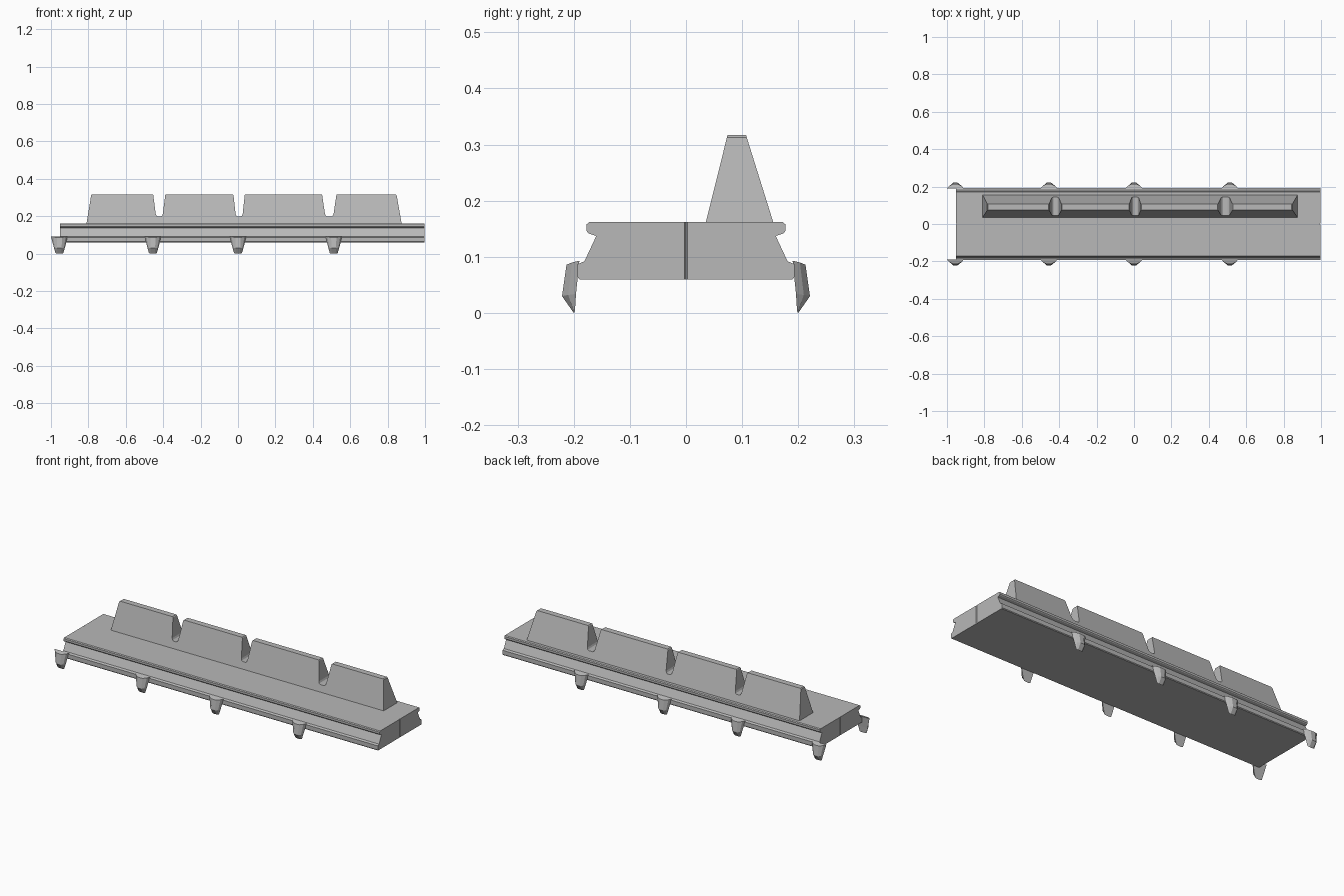
import bpy, bmesh

if "Cube" in bpy.data.objects:
    bpy.data.objects.remove(bpy.data.objects["Cube"])

# Single grey for the whole barrier
grey = bpy.data.materials.new("mid grey")
grey.diffuse_color = (0.48, 0.48, 0.48, 1)
grey.use_nodes = True
grey.node_tree.nodes["Principled BSDF"].inputs["Base Color"].default_value = grey.diffuse_color


def finish(name, bm):
    bmesh.ops.recalc_face_normals(bm, faces=bm.faces)
    me = bpy.data.meshes.new(name)
    bm.to_mesh(me)
    bm.free()
    me.materials.append(grey)
    ob = bpy.data.objects.new(name, me)
    bpy.context.collection.objects.link(ob)
    return ob


def loft(name, rings):
    """Skin equal-length closed rings and cap both ends."""
    bm = bmesh.new()
    vs = [[bm.verts.new(p) for p in r] for r in rings]
    n = len(vs[0])
    for a, b in zip(vs, vs[1:]):
        for i in range(n):
            j = (i + 1) % n
            bm.faces.new((a[i], a[j], b[j], b[i]))
    bm.faces.new(vs[0])
    bm.faces.new(vs[-1])
    return finish(name, bm)


# Base slab: moulded side profile, with a shallow vertical seam at each end
X0, X1 = -0.952, 0.998
half = [(0.190, 0.060), (0.193, 0.064), (0.193, 0.087), (0.181, 0.092),
        (0.160, 0.137), (0.174, 0.142), (0.177, 0.146), (0.177, 0.158),
        (0.172, 0.162)]
G, D = 0.003, 0.004
top_mid = [(G, 0.162, 0), (0, 0.162, D), (-G, 0.162, 0)]
low_mid = [(-G, 0.060, 0), (0, 0.060, D), (G, 0.060, 0)]
section = ([(y, z, 0) for y, z in half] + top_mid
           + [(-y, z, 0) for y, z in reversed(half)] + low_mid)
bm = bmesh.new()
ends = [[bm.verts.new((x + s * d, y, z)) for y, z, d in section]
        for x, s in ((X0, 1), (X1, -1))]
n, h = len(section), len(half)
for i in range(n):
    j = (i + 1) % n
    bm.faces.new((ends[0][i], ends[0][j], ends[1][j], ends[1][i]))
for e in ends:
    t, b = e[h:h + 3], e[-3:]
    bm.faces.new(e[:h] + [t[0], b[2]])
    bm.faces.new([t[0], t[1], b[1], b[2]])
    bm.faces.new([t[1], t[2], b[0], b[1]])
    bm.faces.new([t[2]] + e[h + 3:h + 3 + h] + [b[0]])
finish("base_slab", bm)

# Tapered wall with three notches cut from its top edge
ZB, ZT = 0.160, 0.317
outline = [(-0.810, ZB), (-0.785, ZT - 0.004), (-0.780, ZT)]
for c, wt, wb in ((-0.421, 0.032, 0.018), (0.006, 0.030, 0.018),
                  (0.488, 0.038, 0.022)):
    outline += [(c - wt - 0.003, ZT), (c - wt, ZT - 0.004),
                (c - wb - 0.001, 0.212), (c - wb + 0.003, 0.203),
                (c - wb + 0.009, 0.199), (c + wb - 0.009, 0.199),
                (c + wb - 0.003, 0.203), (c + wb + 0.001, 0.212),
                (c + wt, ZT - 0.004), (c + wt + 0.003, ZT)]
outline += [(0.843, ZT), (0.848, ZT - 0.004), (0.875, ZB)]


def wall_side(y_low, y_high):
    return [(x, y_low + (y_high - y_low) * (z - ZB) / (ZT - ZB), z)
            for x, z in outline]


loft("notched_wall", [wall_side(0.035, 0.074), wall_side(0.156, 0.107)])

# Claw feet along both long sides
def claw_ring(pts, s, cx):
    full = pts + [(-x, y, z) for x, y, z in reversed(pts)]
    return [(cx + x, s * y, z) for x, y, z in full]


top = [(0.045, 0.190, 0.093), (0.034, 0.203, 0.090), (0.014, 0.213, 0.086)]
mid = [(0.030, 0.196, 0.034), (0.024, 0.210, 0.032), (0.012, 0.221, 0.030)]
tip = [(0.021, 0.198, 0.003), (0.017, 0.199, 0.001), (0.010, 0.200, 0.000)]
for s, side in ((-1, "front"), (1, "back")):
    for k, cx in enumerate((-0.955, -0.455, 0.0, 0.512)):
        loft(f"{side}_claw_{k + 1}",
             [claw_ring(r, s, cx) for r in (top, mid, tip)])
